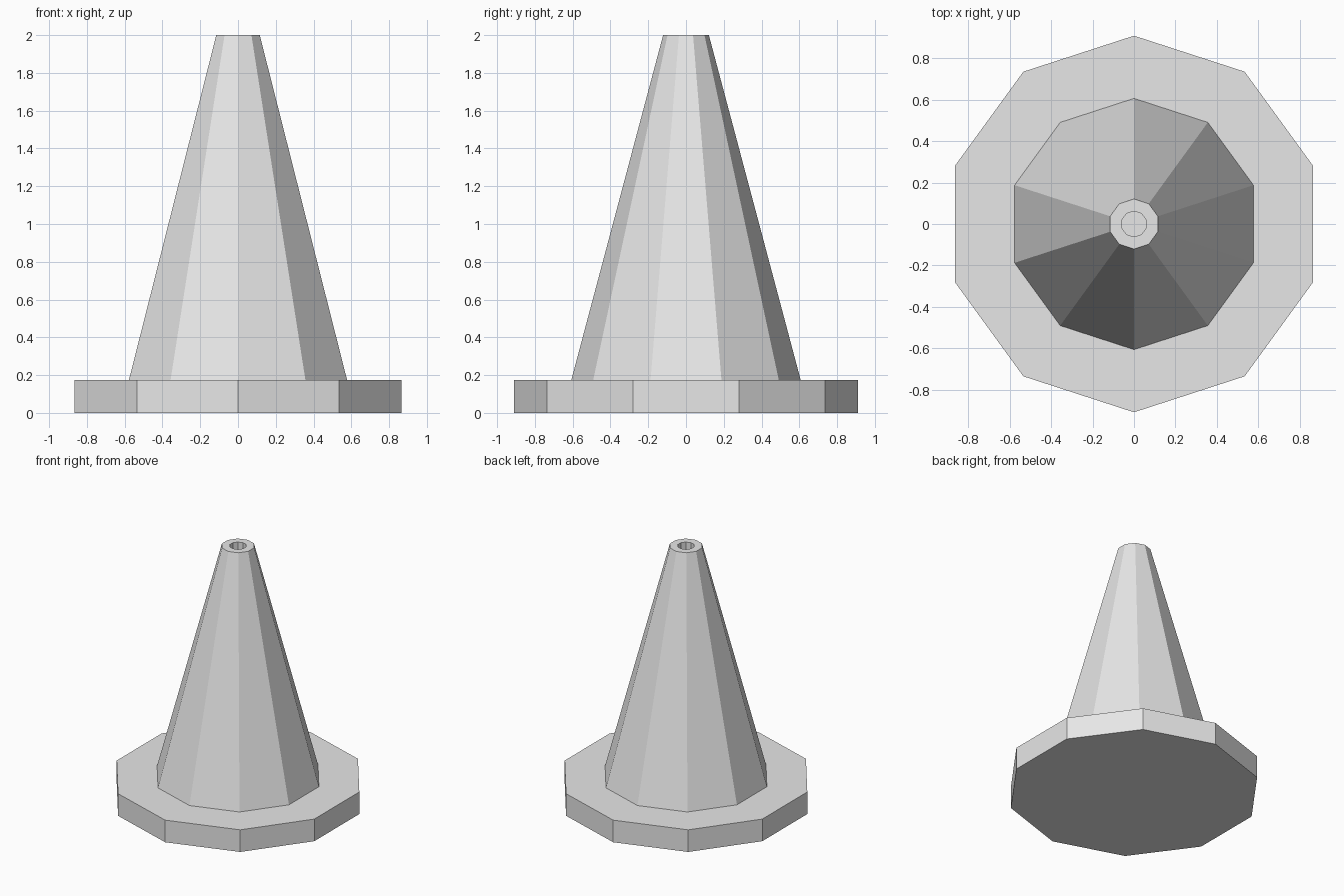
import bpy
import bmesh
from math import cos, sin, tau

SIDES = 10

old = bpy.data.objects.get("Cube")
if old:
    bpy.data.objects.remove(old, do_unlink=True)

# Plain grey for the whole model
grey = bpy.data.materials.new("light grey")
grey.use_nodes = True
colour = (0.8, 0.8, 0.8, 1)
grey.diffuse_color = colour
grey.node_tree.nodes["Principled BSDF"].inputs["Base Color"].default_value = colour


def lathe(name, profile):
    """Flat-sided solid of revolution from (radius, z) pairs, capped at both ends."""
    bm = bmesh.new()
    rings = []
    for radius, z in profile:
        rings.append([bm.verts.new((radius * sin(tau * i / SIDES),
                                    -radius * cos(tau * i / SIDES), z))
                      for i in range(SIDES)])
    for low, high in zip(rings, rings[1:]):
        for i in range(SIDES):
            j = (i + 1) % SIDES
            bm.faces.new((low[i], low[j], high[j], high[i]))
    bm.faces.new(rings[0][::-1])
    bm.faces.new(rings[-1])
    bmesh.ops.recalc_face_normals(bm, faces=bm.faces)
    mesh = bpy.data.meshes.new(name)
    bm.to_mesh(mesh)
    bm.free()
    mesh.materials.append(grey)
    obj = bpy.data.objects.new(name, mesh)
    bpy.context.collection.objects.link(obj)
    return obj


# Wide ten-sided foot
lathe("base", [(0.91, 0), (0.91, 0.175)])

# Tapered body with a rim and a blind hole sunk into the tip
lathe("cone_body", [(0.607, 0.175), (0.121, 2), (0.062, 2), (0.062, 1.75)])
